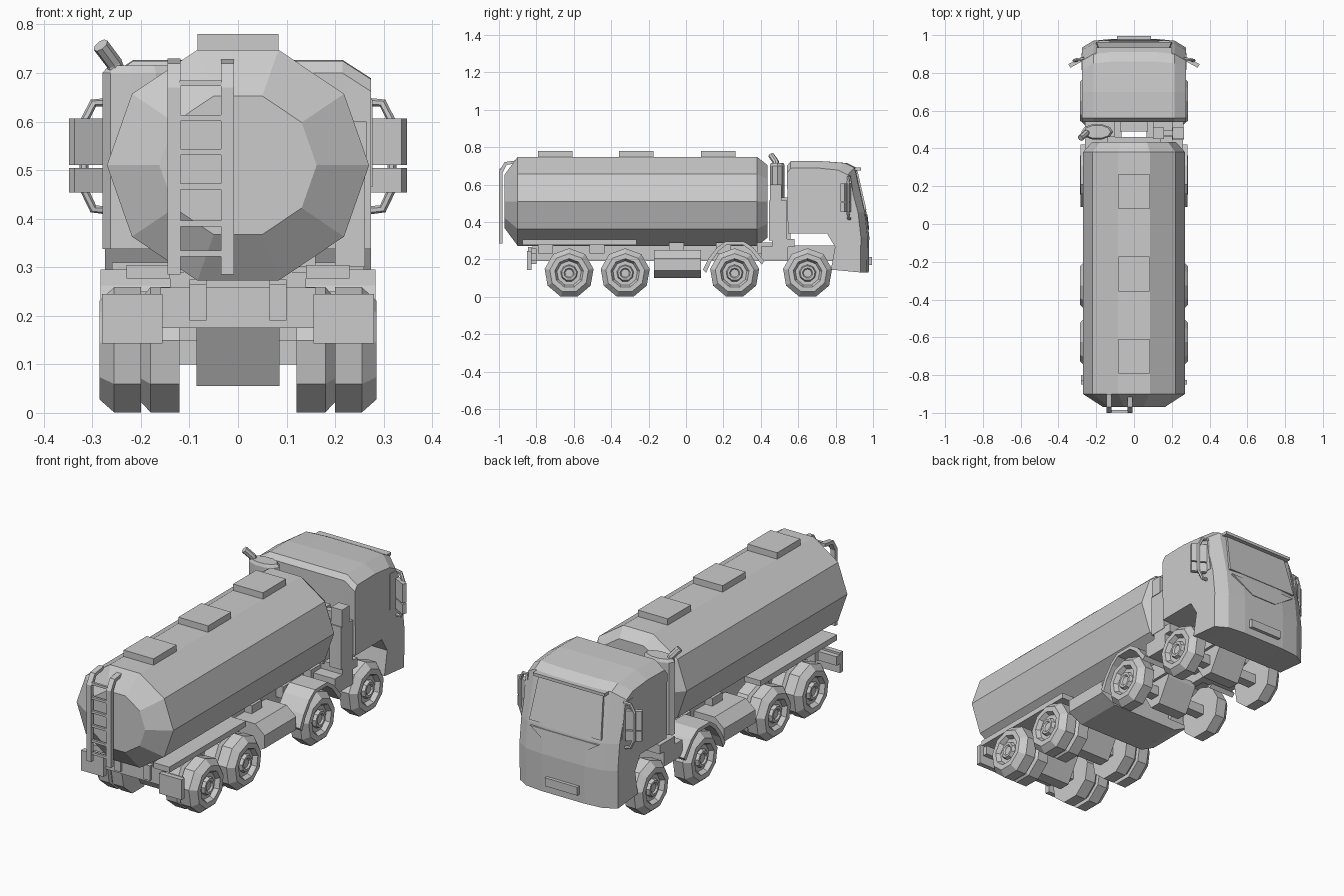
import bpy, bmesh, math
from mathutils import Vector, Matrix


def loft(name, rings, caps=True):
    """Skin a list of equal-length point rings."""
    bm = bmesh.new()
    vs = [[bm.verts.new(p) for p in r] for r in rings]
    n = len(rings[0])
    for a, b in zip(vs, vs[1:]):
        for i in range(n):
            j = (i + 1) % n
            bm.faces.new((a[i], a[j], b[j], b[i]))
    if caps:
        bm.faces.new(vs[0])
        bm.faces.new(vs[-1])
    bmesh.ops.recalc_face_normals(bm, faces=bm.faces)
    me = bpy.data.meshes.new(name)
    bm.to_mesh(me)
    bm.free()
    ob = bpy.data.objects.new(name, me)
    bpy.context.collection.objects.link(ob)
    return ob


def box(name, x0, x1, y0, y1, z0, z1):
    return loft(name, [[(x0, y0, z), (x1, y0, z), (x1, y1, z), (x0, y1, z)] for z in (z0, z1)])


def side_extrude(name, pts, x0, x1):
    """Extrude a (y, z) profile along x."""
    return loft(name, [[(x, y, z) for y, z in pts] for x in (x0, x1)])


def pipe(name, pts, r, sides=6):
    """Straight-segment tube through the points."""
    pts = [Vector(p) for p in pts]
    rings = []
    for i, p in enumerate(pts):
        t = (pts[min(i + 1, len(pts) - 1)] - pts[max(i - 1, 0)]).normalized()
        u = t.cross(Vector((0.1, 1, 0.05))).normalized()
        v = t.cross(u)
        rings.append([p + r * (math.cos(a) * u + math.sin(a) * v)
                      for a in (2 * math.pi * k / sides for k in range(sides))])
    return loft(name, rings)


def both(x0, x1):
    return ((x0, x1), (-x1, -x0))


# Ten-sided tank with tapered ends
def tank_ring(y, s):
    return [(0.27 * s * math.cos(k * math.pi / 5), y, 0.51 + 0.25 * s * math.sin(k * math.pi / 5))
            for k in range(10)]


loft("tank", [tank_ring(-0.97, 0.6), tank_ring(-0.90, 1), tank_ring(0.38, 1), tank_ring(0.435, 0.82)])
for y in (-0.70, -0.265, 0.172):
    box("tank_hatch", -0.083, 0.083, y - 0.092, y + 0.092, 0.735, 0.78)

# Rear ladder
rail = [(-1.0, 0.285), (-1.0, 0.67), (-0.97, 0.72), (-0.90, 0.73),
        (-0.90, 0.715), (-0.96, 0.705), (-0.98, 0.665), (-0.98, 0.285)]
for x in (-0.132, -0.022):
    side_extrude("ladder_rail", rail, x - 0.0135, x + 0.0135)
for z in (0.328, 0.39, 0.466, 0.537, 0.607, 0.679):
    box("ladder_rung", -0.12, -0.033, -0.997, -0.985, z - 0.006, z + 0.006)

# Chassis
for a, b in both(0.065, 0.10):
    box("frame_rail", a, b, -0.82, 0.85, 0.19, 0.275)
    box("rear_post", a, b, -0.845, -0.815, 0.19, 0.265)
for a, b in both(0.14, 0.23):
    box("tank_side_plank", a, b, -0.875, -0.265, 0.277, 0.305)
for y in (-0.75, -0.475, -0.05, 0.2, 0.42):
    box("cross_member", -0.14, 0.14, y - 0.04, y + 0.04, 0.23, 0.29)
box("rear_beam", -0.16, 0.16, -0.83, -0.80, 0.175, 0.258)
for a, b in both(0.155, 0.28):
    box("rear_lamp_panel", a, b, -0.85, -0.825, 0.143, 0.245)
    box("rear_lamp_bracket", a, b - 0.02, -0.83, -0.80, 0.19, 0.235)

# Wide equipment tank between the axles
half = [(0.19, 0.10), (0.268, 0.14), (0.268, 0.205), (0.215, 0.25)]
sec = half + [(-x, z) for x, z in reversed(half)]
loft("under_tank", [[(x, y, z) for x, z in sec] for y in (-0.17, 0.08)])

# Nine-sided wheels, doubled on the rear axles
TYRE = [(0.2, 0.07), (0.2, 0.133), (0.255, 0.133), (0.285, 0.105), (0.285, 0.078), (0.264, 0.066),
        (0.264, 0.046), (0.28, 0.04), (0.28, 0.028), (0.272, 0.022)]
INNER = [(0.12, 0.07), (0.12, 0.133), (0.18, 0.133), (0.2, 0.11)]


def wheel(name, profile, y, s):
    loft(name, [[(s * x, y + r * math.sin(a), 0.126 + r * math.cos(a))
                 for a in (2 * math.pi * k / 9 for k in range(9))] for x, r in profile])


for i, y in enumerate((-0.625, -0.325, 0.26, 0.65)):
    for s in (-1, 1):
        wheel("wheel", TYRE, y, s)
        if i < 2:
            wheel("inner_wheel", INNER, y, s)
    box("axle", -0.21, 0.21, y - 0.025, y + 0.025, 0.10, 0.15)
    side_extrude("axle_housing", [(y - 0.10, 0.2), (y - 0.10, 0.175), (y - 0.03, 0.055),
                                  (y + 0.03, 0.055), (y + 0.10, 0.175), (y + 0.10, 0.2)], -0.085, 0.085)

# Mudguards over the third axle
arch = [(0.09, 0.145), (0.12, 0.205), (0.165, 0.262), (0.21, 0.295), (0.31, 0.295), (0.36, 0.262), (0.42, 0.19)]
inner = [(0.26 + (y - 0.26) * 0.9, z - 0.018) for y, z in reversed(arch)]
for a, b in both(0.14, 0.283):
    side_extrude("mudguard", arch + inner, a, b)
for a, b in both(0.10, 0.26):
    box("step_box", a, b, 0.40, 0.545, 0.19, 0.27)
    box("cab_mount", a, b, 0.46, 0.58, 0.265, 0.31)

# Cab: side profile lofted across the width, corners drawn in
CAB = [(0.545, 0.337), (0.54, 0.70), (0.56, 0.725), (0.70, 0.727), (0.86, 0.715), (0.91, 0.69),
       (0.965, 0.45), (0.98, 0.32), (0.977, 0.13), (0.775, 0.145), (0.797, 0.267), (0.755, 0.337)]


def cab_ring(x, dy, dz):
    return [(x, y - (dy if y > 0.85 else 0), z - (dz if z > 0.6 else 0)) for y, z in CAB]


loft("cab", [cab_ring(-0.274, 0.045, 0.038), cab_ring(-0.215, 0.01, 0), cab_ring(-0.12, 0, 0),
             cab_ring(0.12, 0, 0), cab_ring(0.215, 0.01, 0), cab_ring(0.274, 0.045, 0.038)])


def front_y(z):
    return 0.91 + (0.69 - z) / 0.24 * 0.055 if z > 0.45 else 0.965 + (0.45 - z) / 0.13 * 0.015


def front_plate(name, pts, out):
    loft(name, [[(x, front_y(z) + d, z) for x, z in pts] for d in (-0.012, out)])


front_plate("windscreen", [(-0.2, 0.465), (0.2, 0.465), (0.18, 0.672), (-0.18, 0.672)], 0.003)
front_plate("front_grille", [(-0.19, 0.44), (-0.07, 0.36), (0.07, 0.36), (0.19, 0.44)], 0.004)
box("bumper_slot", -0.09, 0.09, 0.96, 0.995, 0.17, 0.212)
box("sun_visor", -0.2, 0.2, 0.90, 0.935, 0.675, 0.69)

# Side windows and mirrors
for s in (-1, 1):
    side_extrude("side_window", [(0.815, 0.465), (0.905, 0.465), (0.88, 0.645), (0.815, 0.645)],
                 s * 0.265, s * 0.277)
    pipe("mirror_bracket", [(s * x, y, z) for x, y, z in (
        (0.265, 0.875, 0.64), (0.298, 0.87, 0.638), (0.317, 0.865, 0.60), (0.317, 0.865, 0.46),
        (0.298, 0.87, 0.42), (0.265, 0.875, 0.417))], 0.009)
    for z0, z1 in ((0.51, 0.606), (0.454, 0.504)):
        m = box("mirror", -0.038, 0.038, -0.011, 0.011, z0, z1)
        m.matrix_world = Matrix.Translation((s * 0.309, 0.855, 0)) @ Matrix.Rotation(-s * 0.5, 4, 'Z')

# Exhaust stack behind the cab on the left
def stack_ring(z, k):
    return [(-0.195 + 0.084 * k * math.cos(a), 0.488 + 0.042 * k * math.sin(a), z)
            for a in (math.pi * i / 5 for i in range(10))]


loft("exhaust_stack", [stack_ring(0.337, 1), stack_ring(0.70, 1), stack_ring(0.715, 0.85)])
pipe("exhaust_tip", [(-0.245, 0.485, 0.69), (-0.255, 0.48, 0.72), (-0.283, 0.455, 0.757)], 0.017, 8)

# Air filter tower on the right
box("filter_column", 0.2, 0.262, 0.445, 0.54, 0.30, 0.515)
box("filter_head", 0.205, 0.265, 0.45, 0.51, 0.51, 0.60)
box("filter_inlet", 0.10, 0.16, 0.45, 0.51, 0.30, 0.58)
box("filter_link", 0.15, 0.21, 0.465, 0.495, 0.53, 0.57)
box("cab_rear_support", -0.075, 0.075, 0.49, 0.56, 0.27, 0.53)
